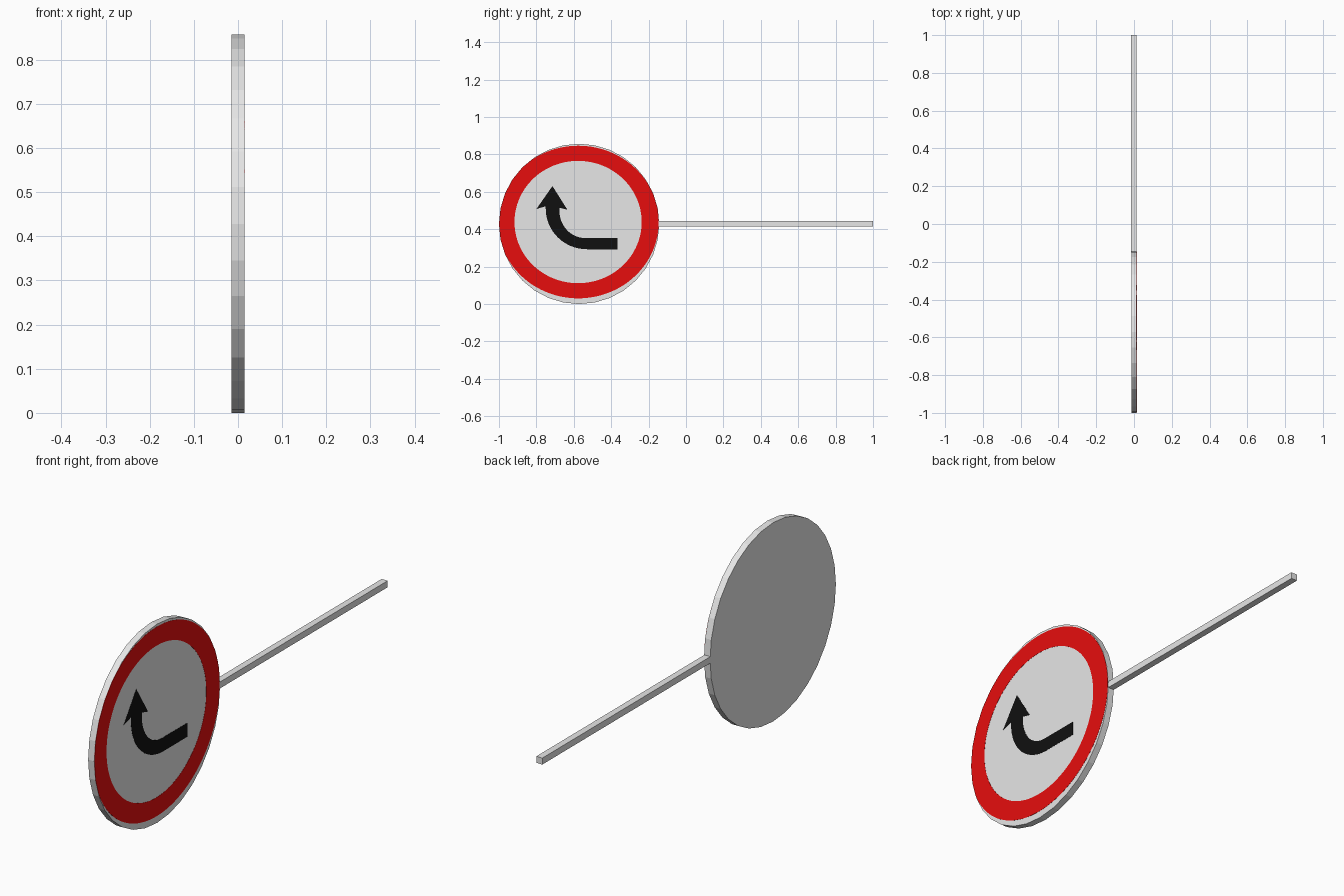
import bpy, bmesh, math

if "Cube" in bpy.data.objects:
    bpy.data.objects.remove(bpy.data.objects["Cube"])

R, SIDES = 0.4285, 32          # disc radius and facets
CY, CZ = -0.5715, 0.4285       # disc centre


def material(name, rgb):
    m = bpy.data.materials.new(name)
    m.diffuse_color = (*rgb, 1)
    m.use_nodes = True
    m.node_tree.nodes["Principled BSDF"].inputs["Base Color"].default_value = m.diffuse_color
    return m


GREY = material("light grey", (0.8, 0.8, 0.8))
RED = material("red", (0.8, 0.004, 0.004))
BLACK = material("black", (0.005, 0.005, 0.005))


def slab(name, points, faces, x0, x1, mat):
    """Solid made by extruding flat (y, z) faces along x."""
    bm = bmesh.new()
    vs = [bm.verts.new((x0, y, z)) for y, z in points]
    fs = [bm.faces.new([vs[i] for i in f]) for f in faces]
    ext = bmesh.ops.extrude_face_region(bm, geom=fs, use_keep_orig=True)
    moved = [g for g in ext["geom"] if isinstance(g, bmesh.types.BMVert)]
    bmesh.ops.translate(bm, verts=moved, vec=(x1 - x0, 0, 0))
    bmesh.ops.recalc_face_normals(bm, faces=bm.faces)
    me = bpy.data.meshes.new(name)
    bm.to_mesh(me)
    bm.free()
    me.materials.append(mat)
    ob = bpy.data.objects.new(name, me)
    bpy.context.collection.objects.link(ob)
    return ob


def outline(name, pts, x0, x1, mat):
    return slab(name, pts, [range(len(pts))], x0, x1, mat)


def arc(cy, cz, a, b, t0, t1, n):
    ts = [math.radians(t0 + (t1 - t0) * i / n) for i in range(n + 1)]
    return [(cy + a * math.cos(t), cz + b * math.sin(t)) for t in ts]


def clip(p):
    """Keep a point inside the faceted disc outline."""
    y, z = p[0] - CY, p[1] - CZ
    step = 2 * math.pi / SIDES
    edge = R * math.cos(step / 2) / math.cos(math.atan2(z, y) % step - step / 2)
    k = min(1, edge / math.hypot(y, z))
    return CY + y * k, CZ + z * k


# sign disc
outline("sign_disc", arc(CY, CZ, R, R, 0, 360, SIDES)[:-1], -0.0145, 0.0145, GREY)

# pole
outline("pole", [(-0.15, 0.415), (1, 0.415), (1, 0.443), (-0.15, 0.443)],
        -0.015, 0.0135, GREY)

# red border, painted on the +x face
N = 128
outer = [clip(p) for p in arc(-0.576, 0.4385, 0.43, 0.408, 0, 360, N)[:-1]]
inner = arc(-0.577, 0.4385, 0.34, 0.327, 0, 360, N)[:-1]
quads = [(i, (i + 1) % N, N + (i + 1) % N, N + i) for i in range(N)]
slab("red_border", outer + inner, quads, 0.014, 0.0152, RED)

# curved arrow: outer bend, tail, inner bend, head
arrow = arc(-0.53, 0.51, 0.22, 0.217, 180, 270, 16)
arrow += [(-0.365, 0.293), (-0.365, 0.353)]
arrow += arc(-0.54, 0.50, 0.137, 0.147, 270, 180, 16)
arrow += [(-0.676, 0.515), (-0.634, 0.504), (-0.714, 0.631),
          (-0.80, 0.508), (-0.75, 0.523)]
outline("arrow", arrow, 0.014, 0.0152, BLACK)
